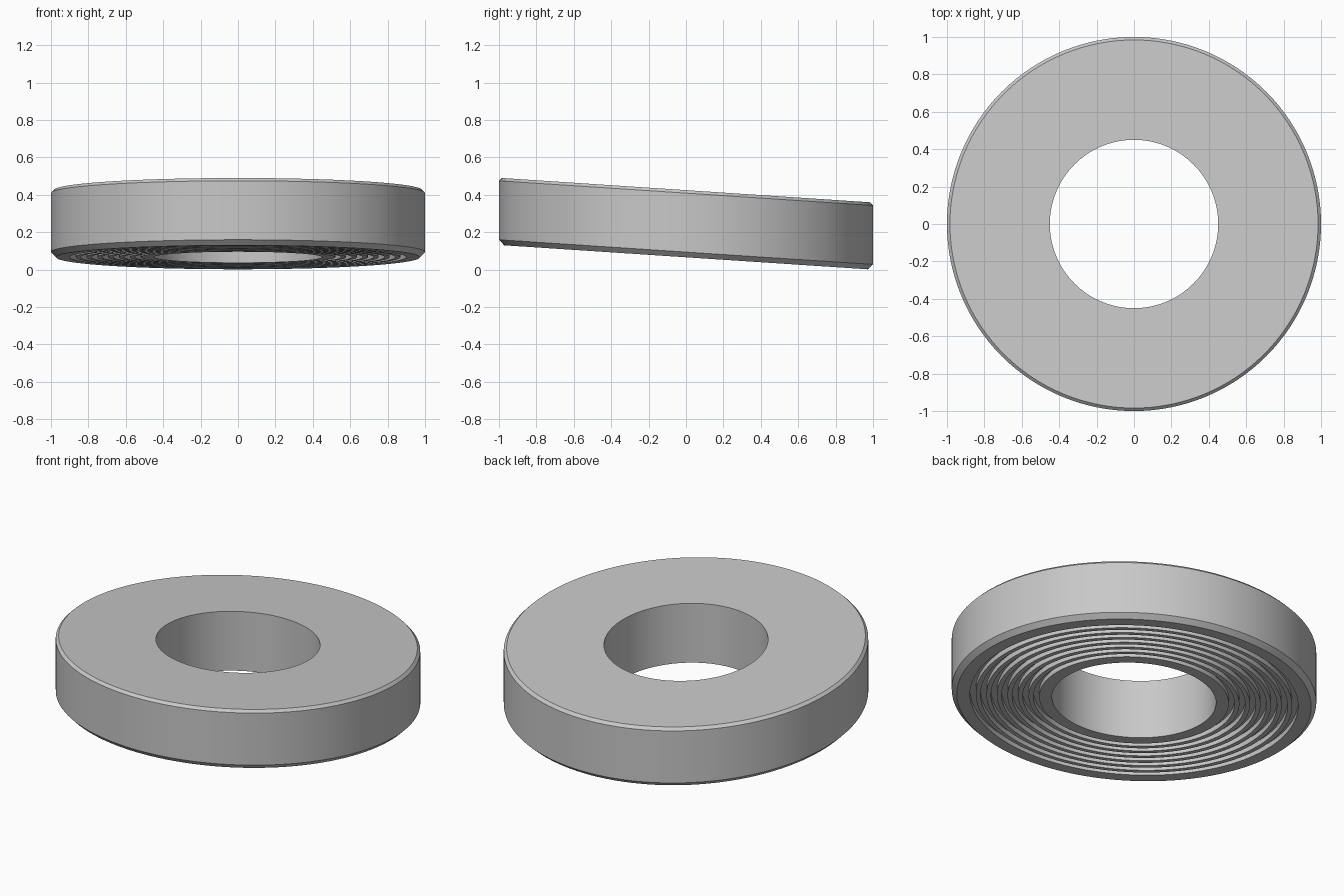
import bpy
import bmesh
import math
from mathutils import Matrix

cube = bpy.data.objects.get("Cube")
if cube:
    bpy.data.objects.remove(cube, do_unlink=True)

# Proportions
OUTER, HOLE = 1.0, 0.45
BOTTOM, TOP = 0.066, 0.425
TOP_CHAMFER, BOTTOM_CHAMFER = 0.016, 0.028
SLOPE = -0.066
GROOVES, FIRST, PITCH, WIDTH, DEPTH = 7, 0.52, 0.058, 0.032, 0.03
SEGMENTS = 128

# Plain grey material
grey = bpy.data.materials.new("plain_grey")
grey.use_nodes = True
colour = (0.58, 0.58, 0.58, 1)
grey.diffuse_color = colour
grey.node_tree.nodes["Principled BSDF"].inputs["Base Color"].default_value = colour

# Ring cross-section: hole wall, top, chamfered rim, then grooved underside
profile = [
    (HOLE, BOTTOM), (HOLE, TOP),
    (OUTER - TOP_CHAMFER, TOP), (OUTER, TOP - TOP_CHAMFER),
    (OUTER, BOTTOM + BOTTOM_CHAMFER), (OUTER - BOTTOM_CHAMFER, BOTTOM),
]
for i in reversed(range(GROOVES)):
    inner = FIRST + i * PITCH
    outer = inner + WIDTH
    profile += [(outer, BOTTOM), (outer, BOTTOM + DEPTH),
                (inner, BOTTOM + DEPTH), (inner, BOTTOM)]

# Revolve the section into a ring
bm = bmesh.new()
verts = [bm.verts.new((r, 0, z)) for r, z in profile]
edges = [bm.edges.new((a, b)) for a, b in zip(verts, verts[1:] + verts[:1])]
bmesh.ops.spin(bm, geom=verts + edges, cent=(0, 0, 0), axis=(0, 0, 1),
               angle=math.tau, steps=SEGMENTS, use_merge=True)
bmesh.ops.remove_doubles(bm, verts=bm.verts, dist=0.0001)

# Shear so the faces slope to the back while the walls stay upright
shear = Matrix.Identity(4)
shear[2][1] = SLOPE
bm.transform(shear)
bmesh.ops.recalc_face_normals(bm, faces=bm.faces)

mesh = bpy.data.meshes.new("sloped_ring")
bm.to_mesh(mesh)
bm.free()
mesh.materials.append(grey)
ring = bpy.data.objects.new("sloped_ring", mesh)
bpy.context.collection.objects.link(ring)

# Smooth walls with crisp chamfers and grooves
bpy.ops.object.select_all(action="DESELECT")
ring.select_set(True)
bpy.context.view_layer.objects.active = ring
bpy.ops.object.shade_smooth_by_angle(angle=math.radians(30))
